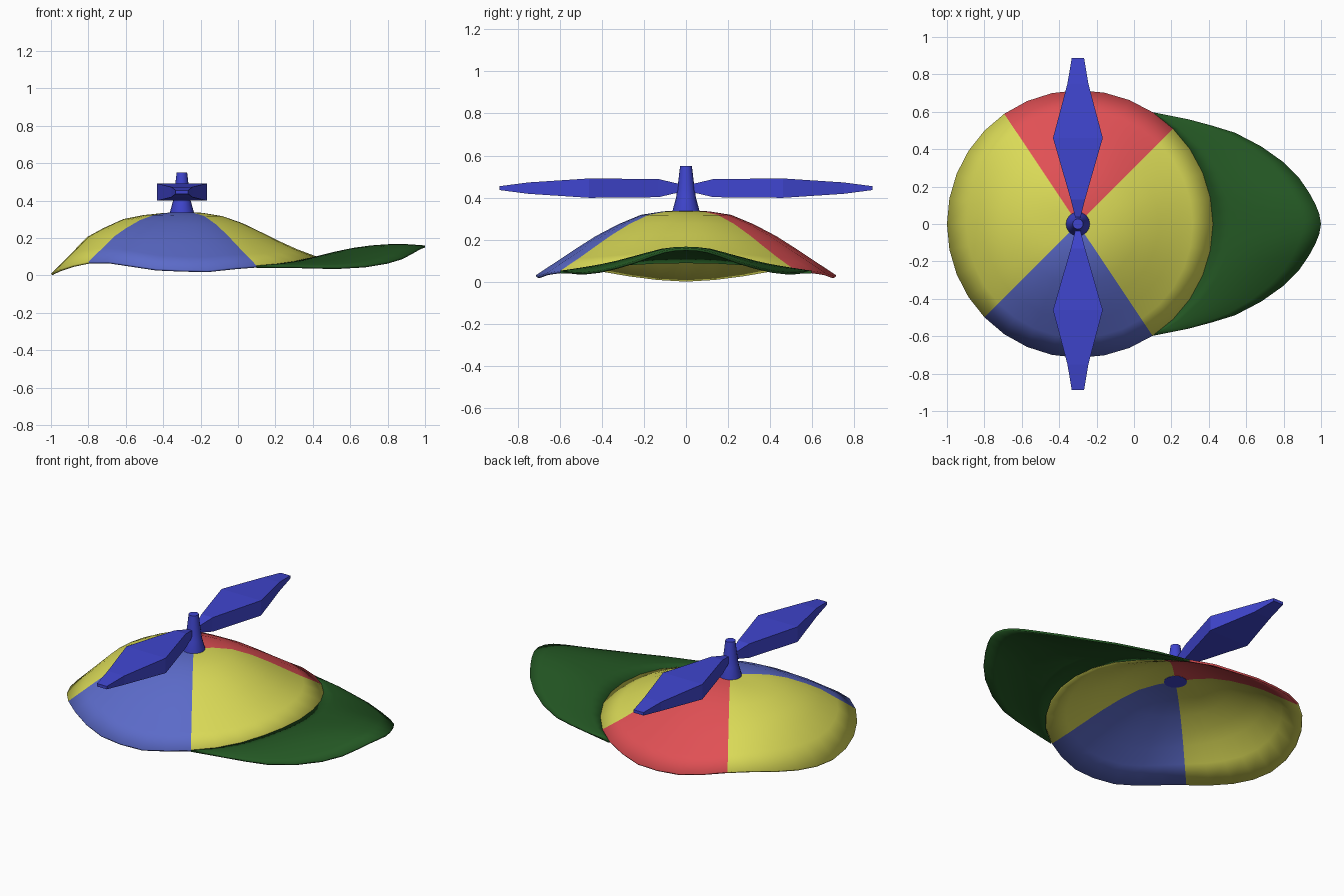
import bpy, bmesh, math

if "Cube" in bpy.data.objects:
    bpy.data.objects.remove(bpy.data.objects["Cube"])

CX = -0.3          # axis of the cap crown
SEG = 32


def material(name, rgb):
    m = bpy.data.materials.new(name)
    m.diffuse_color = (*rgb, 1)
    m.use_nodes = True
    m.node_tree.nodes["Principled BSDF"].inputs["Base Color"].default_value = m.diffuse_color
    return m


yellow = material("yellow cloth", (0.70, 0.70, 0.095))
red = material("red cloth", (0.75, 0.08, 0.09))
blue = material("blue cloth", (0.105, 0.145, 0.58))
green = material("green brim", (0.017, 0.095, 0.017))
royal = material("royal blue plastic", (0.05, 0.06, 0.62))


def build(name, bm, mats, angle=None):
    bmesh.ops.remove_doubles(bm, verts=bm.verts, dist=0.0005)
    me = bpy.data.meshes.new(name)
    bm.to_mesh(me)
    bm.free()
    ob = bpy.data.objects.new(name, me)
    bpy.context.collection.objects.link(ob)
    for m in mats:
        me.materials.append(m)
    if angle:
        bpy.ops.object.select_all(action='DESELECT')
        ob.select_set(True)
        bpy.context.view_layer.objects.active = ob
        bpy.ops.object.shade_smooth_by_angle(angle=math.radians(angle))
    return ob


def thicken(ob, t):
    mod = ob.modifiers.new("thickness", 'SOLIDIFY')
    mod.thickness = t
    mod.offset = -1


# Wavy rim height for each 11.25 degree step, front (0) to back (16)
RIM_Z = [.10, .098, .09, .075, .062, .052, .042, .027, .03,
         .036, .056, .074, .073, .055, .034, .017, .009]


def rim(k):
    """Rim point at step k; k may be fractional."""
    i = int(math.floor(k))
    f = k - i

    def corner(j):
        j = (j + 16) % 32 - 16
        a = j * 2 * math.pi / SEG
        r = 0.715 + 0.007 * math.cos(a) - 0.008 * (math.cos(a) ** 2 if math.cos(a) < 0 else 0)
        return (CX + r * math.cos(a), r * math.sin(a), RIM_Z[abs(j)])
    p, q = corner(i), corner(i + 1)
    return tuple(a + (b - a) * f for a, b in zip(p, q))


# Crown: profiles blended between front, side and back
T = [0, .15, .3, .45, .6, .72, .85, 1]
FRONT = [1, .985, .91, .75, .53, .35, .17, 0]
SIDE = [1, .99, .935, .79, .607, .43, .23, 0]
BACK = [1, .985, .95, .885, .74, .60, .32, 0]
APEX = 0.338

bm = bmesh.new()
top = bm.verts.new((CX, 0, APEX))
rings = []
for n in range(1, len(T)):
    ring = []
    for k in range(SEG):
        x, y, z = rim(k)
        c = math.cos(k * 2 * math.pi / SEG)
        end = FRONT if c > 0 else BACK
        h = SIDE[n] * (1 - c * c) + end[n] * c * c
        ring.append(bm.verts.new((CX + (x - CX) * T[n], y * T[n], z + h * (APEX - z))))
    rings.append(ring)
for k in range(SEG):
    k2 = (k + 1) % SEG
    faces = [bm.faces.new((top, rings[0][k], rings[0][k2]))]
    for a, b in zip(rings, rings[1:]):
        faces.append(bm.faces.new((a[k], b[k], b[k2], a[k2])))
    # panel colour by direction
    for f in faces:
        f.material_index = 1 if 4 <= k < 11 else 2 if 20 <= k < 27 else 0
thicken(build("cap_crown", bm, [yellow, red, blue], 50), 0.012)

# Brim: from the front rim to a curved outer edge (half, mirrored in y)
EDGE = [(1, 0, .16), (.99, .055, .157), (.97, .105, .148), (.935, .17, .127),
        (.88, .25, .097), (.8, .33, .073), (.68, .415, .053), (.54, .488, .045),
        (.42, .525, .046), (.29, .56, .05), rim(5)]
ROWS = 6
bm = bmesh.new()
grid = []
for s in range(-10, 11):
    ex, ey, ez = EDGE[abs(s)]
    ey = math.copysign(ey, s)
    if abs(s) == 10:
        ey = math.copysign(rim(5)[1], s)
    ix, iy, iz = rim(s / 2)
    bulge = 0.03 * math.cos(s / 10 * math.pi / 2)
    grid.append([bm.verts.new((ix + (ex - ix) * v, iy + (ey - iy) * v,
                               iz + (ez - iz) * v + bulge * 4 * v * (1 - v)))
                 for v in [r / ROWS for r in range(ROWS + 1)]])
for a, b in zip(grid, grid[1:]):
    for r in range(ROWS):
        bm.faces.new((a[r], a[r + 1], b[r + 1], b[r]))
bmesh.ops.dissolve_degenerate(bm, edges=bm.edges, dist=0.0005)
thicken(build("cap_brim", bm, [green], 50), 0.012)

# Spindle: turned profile of radius and height
bm = bmesh.new()
prev = None
for r, z in [(.064, .322), (.064, .338), (.047, .40), (.04, .45), (.034, .50), (.028, .55)]:
    ring = [bm.verts.new((CX + r * math.cos(i * math.pi / 8), r * math.sin(i * math.pi / 8), z))
            for i in range(16)]
    if prev:
        for i in range(16):
            j = (i + 1) % 16
            bm.faces.new((prev[i], prev[j], ring[j], ring[i]))
    else:
        bm.faces.new(ring[::-1])
    prev = ring
bm.faces.new(prev)
build("propeller_spindle", bm, [royal], 40)

# Propeller blades: box sections (distance, half width, half height)
SECTIONS = [(.02, .010, .017), (.13, .038, .043), (.46, .133, .046),
            (.75, .056, .027), (.887, .033, .009)]
for side, label in ((1, "rear"), (-1, "front")):
    bm = bmesh.new()
    prev = None
    for d, w, h in SECTIONS:
        ring = [bm.verts.new((CX + a * w, side * d, 0.445 + b * h))
                for a, b in ((1, 1), (-1, 1), (-1, -1), (1, -1))]
        if prev:
            for i in range(4):
                j = (i + 1) % 4
                bm.faces.new((prev[i], prev[j], ring[j], ring[i]))
        else:
            bm.faces.new(ring)
        prev = ring
    bm.faces.new(prev)
    bmesh.ops.recalc_face_normals(bm, faces=bm.faces)
    build("propeller_blade_" + label, bm, [royal])
